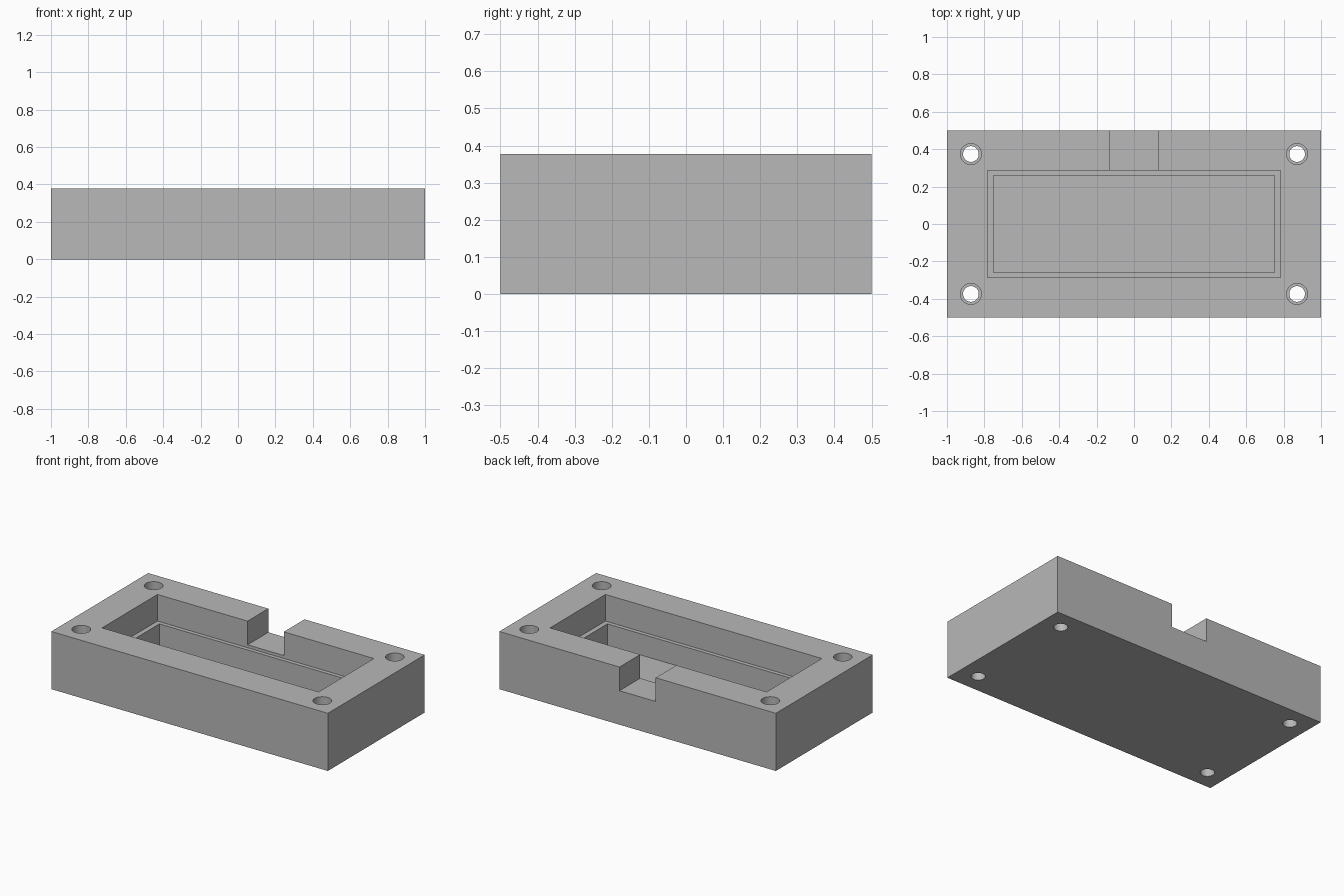
import bpy

if "Cube" in bpy.data.objects:
    bpy.data.objects.remove(bpy.data.objects["Cube"])

L, W, H = 2.0, 1.0, 0.377
TOP = H + 0.1

grey = bpy.data.materials.new("grey")
grey.diffuse_color = (0.48, 0.48, 0.48, 1)
grey.use_nodes = True
grey.node_tree.nodes["Principled BSDF"].inputs["Base Color"].default_value = grey.diffuse_color


def box(name, x0, x1, y0, y1, z0, z1):
    bpy.ops.mesh.primitive_cube_add(
        size=1, location=((x0 + x1) / 2, (y0 + y1) / 2, (z0 + z1) / 2))
    ob = bpy.context.object
    ob.name = name
    ob.scale = (x1 - x0, y1 - y0, z1 - z0)
    bpy.ops.object.transform_apply(location=True, rotation=False, scale=True)
    ob.data.materials.append(grey)
    return ob


def drill(name, x, y, r, z0, z1):
    bpy.ops.mesh.primitive_cylinder_add(
        vertices=48, radius=r, depth=z1 - z0, location=(x, y, (z0 + z1) / 2))
    ob = bpy.context.object
    ob.name = name
    ob.data.materials.append(grey)
    return ob


# Solid block
body = box("enclosure_base", -L / 2, L / 2, -W / 2, W / 2, 0, H)

# Stepped pocket with a ledge, and the cable notch in the back wall
cutters = [
    box("upper_pocket_cutter", -0.783, 0.783, -0.286, 0.286, 0.203, TOP),
    box("lower_pocket_cutter", -0.751, 0.751, -0.26, 0.26, 0.064, TOP),
    box("cable_notch_cutter", -0.131, 0.131, 0.2, 0.6, 0.222, TOP),
]

# Stepped screw holes in the four corners
for x in (-0.872, 0.872):
    for y in (-0.374, 0.374):
        cutters.append(drill("screw_hole_cutter", x, y, 0.042, -0.1, TOP))
        cutters.append(drill("counterbore_cutter", x, y, 0.056, 0.19, TOP))

# Cut everything out of the block, then drop the cutters
bpy.context.view_layer.objects.active = body
for c in cutters:
    c.hide_render = True
    mod = body.modifiers.new(c.name, 'BOOLEAN')
    mod.operation = 'DIFFERENCE'
    mod.solver = 'EXACT'
    mod.object = c
    bpy.ops.object.modifier_apply(modifier=mod.name)
for c in cutters:
    bpy.data.objects.remove(c, do_unlink=True)

# Smooth hole walls, sharp edges
body.select_set(True)
bpy.context.view_layer.objects.active = body
bpy.ops.object.shade_smooth_by_angle(angle=0.52)
